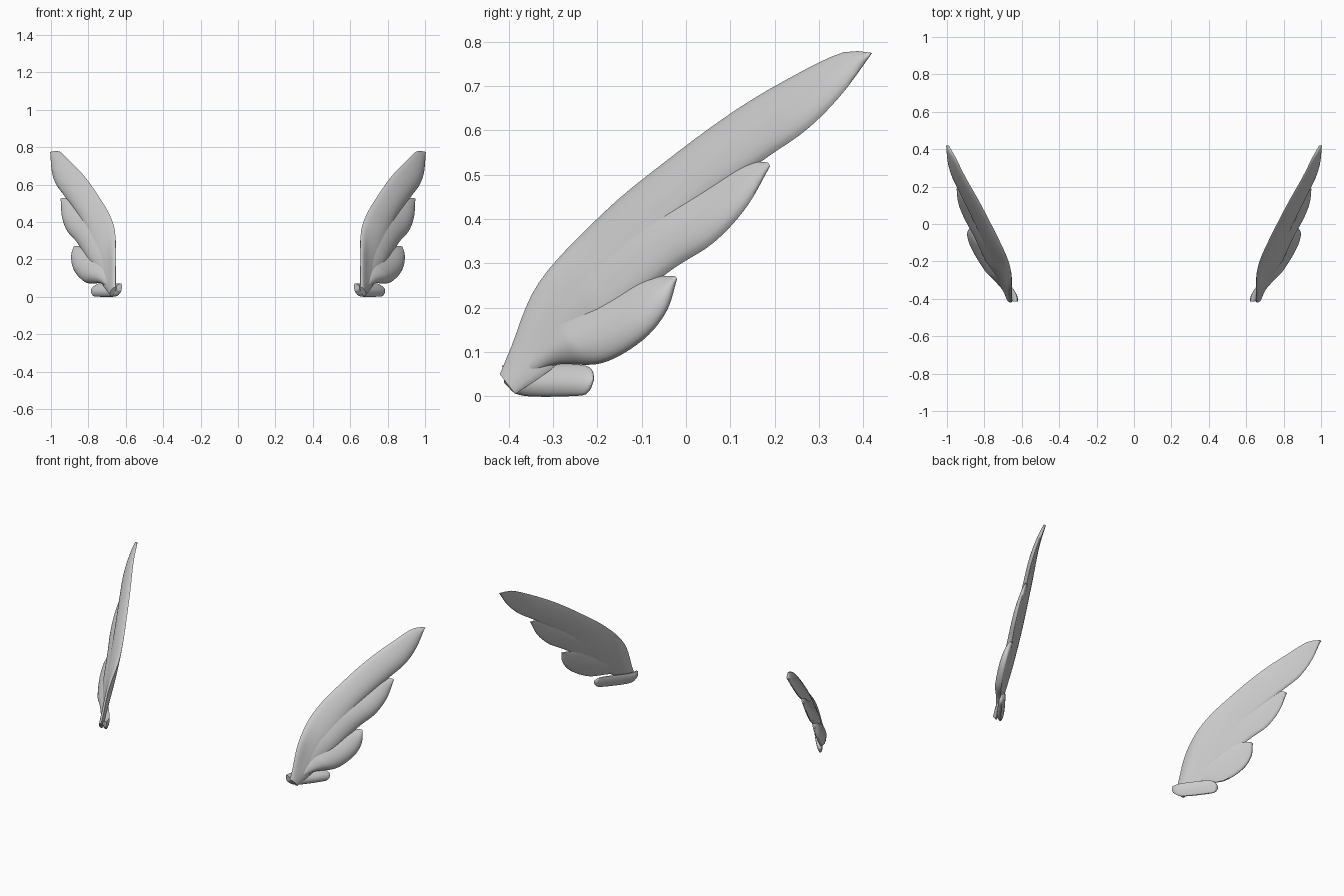
import bpy, bmesh, math
from mathutils import Vector

cube = bpy.data.objects.get("Cube")
if cube:
    bpy.data.objects.remove(cube, do_unlink=True)

grey = bpy.data.materials.new("light_grey")
grey.use_nodes = True
colour = (0.6, 0.6, 0.6, 1)
grey.diffuse_color = colour
grey.node_tree.nodes["Principled BSDF"].inputs["Base Color"].default_value = colour

ALONG, ACROSS = 36, 14


def smooth_path(points, count):
    """Evenly spaced samples of a smooth curve through (y, z) points."""
    p = [Vector(q) for q in points]
    p = [2 * p[0] - p[1]] + p + [2 * p[-1] - p[-2]]
    fine = []
    for a, b, c, d in zip(p, p[1:], p[2:], p[3:]):
        for k in range(12):
            t = k / 12
            fine.append(0.5 * (2 * b + (c - a) * t + (2 * a - 5 * b + 4 * c - d) * t ** 2
                               + (3 * b - a - 3 * c + d) * t ** 3))
    fine.append(p[-2])
    lengths = [0]
    for a, b in zip(fine, fine[1:]):
        lengths.append(lengths[-1] + (b - a).length)
    out, j = [], 0
    for i in range(count + 1):
        s = lengths[-1] * i / count
        while j < len(fine) - 2 and lengths[j + 1] < s:
            j += 1
        f = (s - lengths[j]) / (lengths[j + 1] - lengths[j])
        out.append(fine[j].lerp(fine[j + 1], min(f, 1)))
    return out


def wing_surface(y, z):
    """Sideways position of the inner wing surface, upright near the root."""
    x = 0.982 + 0.8 * y - 0.38 * z - 0.6 * max(0, y - 0.2) ** 2
    return 0.5 * (x + 0.655 + math.sqrt((x - 0.655) ** 2 + 0.0004))


def feather(name, upper, lower, bulge, root=0.35, shift=0.0):
    """Thin-edged feather: nearly flat inner face, full outer face, mirrored in x.

    root is the share of the bulge left at the root end."""
    top, low = smooth_path(upper, ALONG), smooth_path(lower, ALONG)
    bm = bmesh.new()
    sides = []
    for swell in (bulge, -0.008):
        grid = []
        for i, (a, b) in enumerate(zip(top, low)):
            t = i / ALONG
            taper = min(1, root + 2.5 * t) * (1 - 0.85 * t ** 5)
            row = []
            for j in range(ACROSS + 1):
                s = j / ACROSS
                y, z = a.lerp(b, s)
                rim = math.copysign(0.004, swell)
                off = rim + swell * taper * max(0, math.sin(math.pi * s)) ** 0.7
                row.append(bm.verts.new((wing_surface(y, z) + shift + off, y, z)))
            grid.append(row)
        sides.append(grid)
        for r, q in zip(grid, grid[1:]):
            for j in range(ACROSS):
                bm.faces.new((r[j], r[j + 1], q[j + 1], q[j]))
    # Rim strips close the two sides into a solid
    ro, ri = [g[0] + [r[-1] for r in g[1:]] + g[-1][-2::-1] + [r[0] for r in g[-2:0:-1]]
              for g in sides]
    for k in range(len(ro)):
        n = (k + 1) % len(ro)
        bm.faces.new((ro[k], ro[n], ri[n], ri[k]))
    bmesh.ops.remove_doubles(bm, verts=bm.verts, dist=0.0005)
    bmesh.ops.recalc_face_normals(bm, faces=bm.faces)
    mesh = bpy.data.meshes.new(name)
    bm.to_mesh(mesh)
    bm.free()
    mesh.materials.append(grey)
    mesh.shade_smooth()
    mesh.set_sharp_from_angle(angle=math.radians(50))
    obj = bpy.data.objects.new(name, mesh)
    bpy.context.collection.objects.link(obj)
    obj.modifiers.new("other_wing", "MIRROR").use_mirror_merge = False


# Long leading feather, running the whole length of the wing
feather("leading_feather",
        [(-.42, .05), (-.395, .11), (-.33, .26), (-.18, .42), (-.04, .535), (.1, .638),
         (.22, .711), (.35, .775), (.42, .775)],
        [(-.385, .005), (-.27, .09), (-.13, .25), (0, .4), (.17, .53), (.27, .6), (.35, .68), (.42, .775)],
        0.042)

# Middle feather
feather("middle_feather",
        [(-.36, .12), (-.29, .25), (-.15, .385), (.03, .475), (.12, .526), (.185, .528)],
        [(-.34, .05), (-.2, .15), (-.04, .28), (.06, .345), (.135, .425), (.19, .52)],
        0.046, 0.3, 0.004)

# Short trailing feather
feather("short_feather",
        [(-.36, .09), (-.28, .19), (-.17, .243), (-.11, .27), (-.025, .272)],
        [(-.35, .05), (-.29, .072), (-.19, .075), (-.1, .125), (-.045, .19), (-.02, .265)],
        0.052, 0.3, 0.004)

# Rounded stub at the wing root
feather("root_stub",
        [(-.415, .07), (-.3, .072), (-.235, .071), (-.212, .06), (-.207, .038)],
        [(-.41, .03), (-.37, .002), (-.25, .001), (-.22, .01), (-.207, .038)],
        0.03, 0.6, -0.03)
